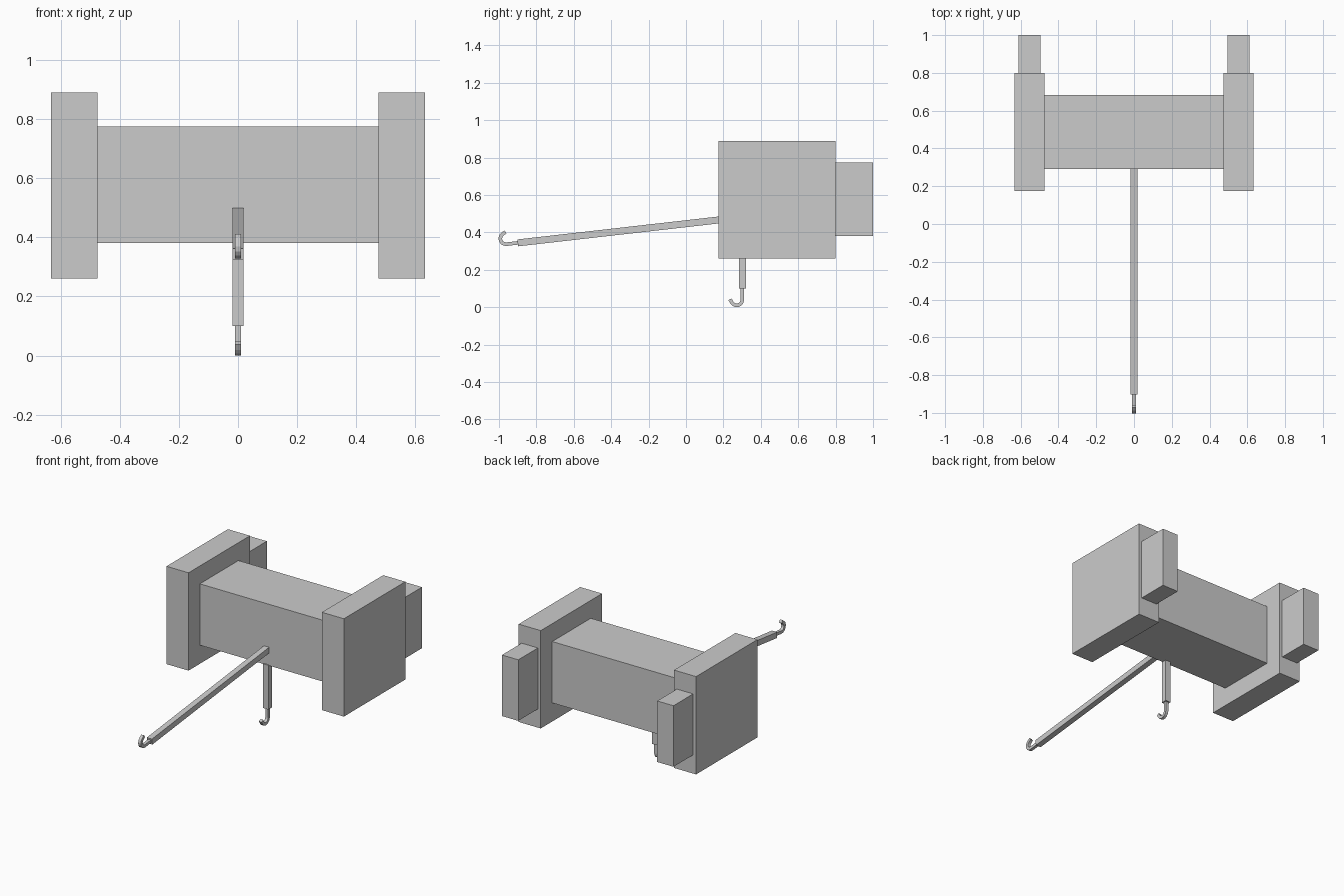
import bpy, bmesh, math
from mathutils import Vector

if "Cube" in bpy.data.objects:
    bpy.data.objects.remove(bpy.data.objects["Cube"])


def box(name, lo, hi):
    bm = bmesh.new()
    bmesh.ops.create_cube(bm, size=1)
    for v in bm.verts:
        v.co = [lo[i] + (v.co[i] + 0.5) * (hi[i] - lo[i]) for i in range(3)]
    finish(name, bm)


def finish(name, bm):
    bmesh.ops.recalc_face_normals(bm, faces=bm.faces)
    mesh = bpy.data.meshes.new(name)
    bm.to_mesh(mesh)
    bm.free()
    bpy.context.collection.objects.link(bpy.data.objects.new(name, mesh))


def sweep(name, path, width):
    """Square bar along a path of (y, z) points in the plane x = 0."""
    pts = [Vector((0, y, z)) for y, z in path]
    bm = bmesh.new()
    rings = []
    h = width / 2
    for i, p in enumerate(pts):
        a = (p - pts[i - 1]).normalized() if i else None
        b = (pts[i + 1] - p).normalized() if i < len(pts) - 1 else None
        t = ((a or b) + (b or a)).normalized()
        n = Vector((0, -t.z, t.y)) * h / t.dot(a or b)
        x = Vector((h, 0, 0))
        rings.append([bm.verts.new(p + c) for c in (n + x, n - x, -n - x, -n + x)])
    for r, s in zip(rings, rings[1:]):
        for k in range(4):
            bm.faces.new((r[k], r[(k + 1) % 4], s[(k + 1) % 4], s[k]))
    bm.faces.new(rings[0])
    bm.faces.new(rings[-1])
    finish(name, bm)


def hook_path(start, along, side):
    """Straight shank, 150 degree bend, short straight tip."""
    r, c = 0.03, 0.06
    local = [(0, 0)]
    for i in range(7):
        a = math.radians(25 * i)
        local.append((c + r * math.sin(a), r - r * math.cos(a)))
    u, v = local[-1]
    local.append((u - 0.0173, v + 0.01))
    return [tuple(Vector(start) + Vector(along) * u + Vector(side) * v) for u, v in local]


# Drum between the two flanges
box("drum", (-0.475, 0.29, 0.38), (0.475, 0.683, 0.775))

# Flanges and rear mounting blocks on both sides
for label, s in (("left", -1), ("right", 1)):
    for part, x0, x1, y0, y1, z0, z1 in (
            ("flange", 0.475, 0.632, 0.175, 0.80, 0.26, 0.89),
            ("mount_block", 0.495, 0.611, 0.80, 1.0, 0.38, 0.773)):
        xs = sorted((s * x0, s * x1))
        box(f"{label}_{part}", (xs[0], y0, z0), (xs[1], y1, z1))

# Long cable reaching forward, with its hook
end = Vector((-0.9, 0.344))
along = (end - Vector((0.293, 0.48))).normalized()
sweep("long_cable", [(0.293, 0.48), tuple(end)], 0.037)
sweep("long_cable_hook", hook_path(end, along, (along.y, -along.x)), 0.019)

# Short cable hanging down, with its hook
sweep("short_cable", [(0.301, 0.385), (0.301, 0.1)], 0.037)
sweep("short_cable_hook", hook_path((0.301, 0.1), (0, -1), (-1, 0)), 0.019)
